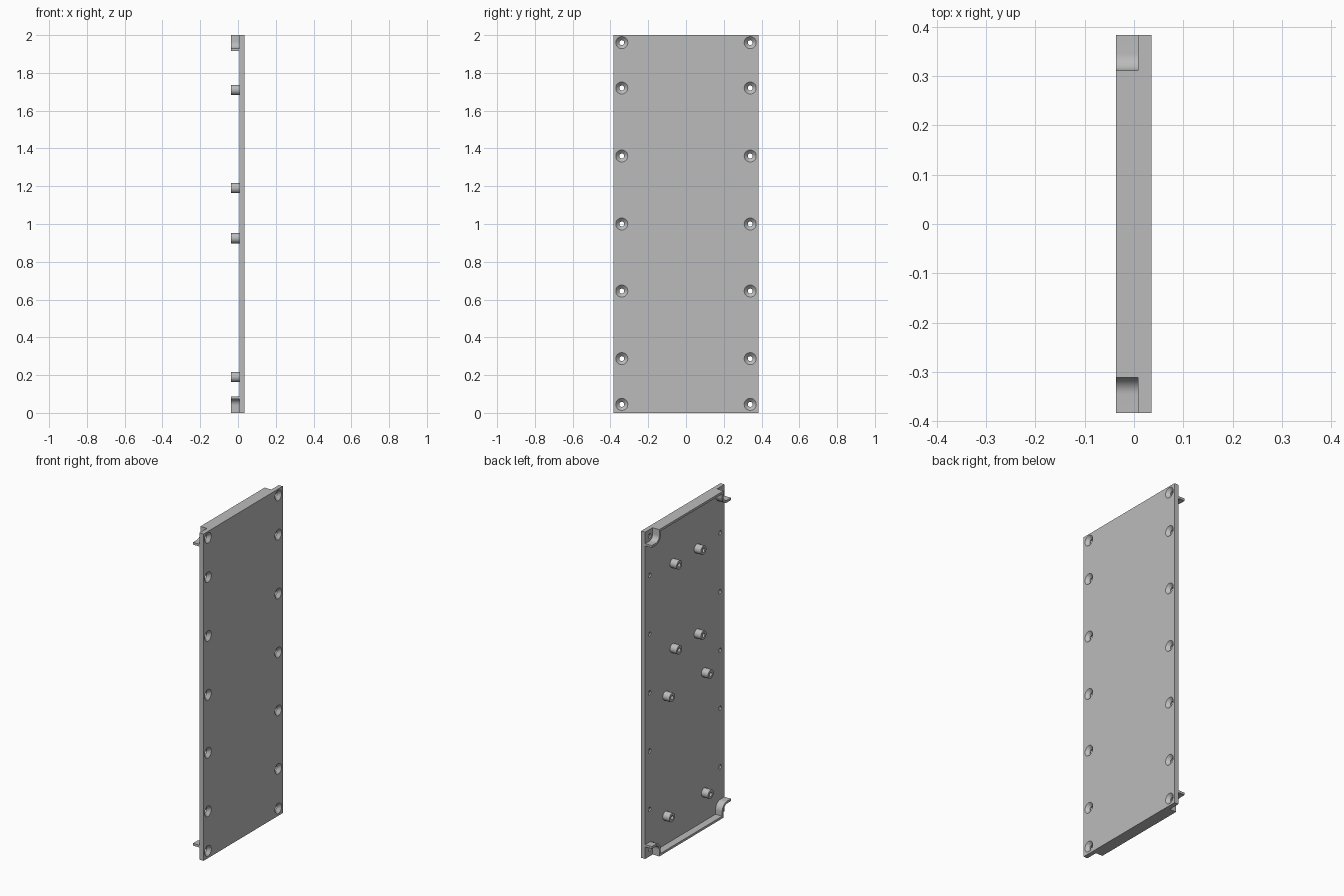
import bpy, bmesh, math
from mathutils import Matrix, Vector

if "Cube" in bpy.data.objects:
    bpy.data.objects.remove(bpy.data.objects["Cube"])

BACK, MID, FRONT = -0.037, 0.008, 0.035   # depth levels along x
HALF_W, HEIGHT = 0.383, 2.0

grey = bpy.data.materials.new("light_grey")
grey.use_nodes = True
grey.diffuse_color = (0.5, 0.5, 0.5, 1)
grey.node_tree.nodes["Principled BSDF"].inputs["Base Color"].default_value = (0.5, 0.5, 0.5, 1)


def finish(name, bm, smooth=True):
    bmesh.ops.recalc_face_normals(bm, faces=bm.faces)
    mesh = bpy.data.meshes.new(name)
    bm.to_mesh(mesh)
    bm.free()
    mesh.materials.append(grey)
    ob = bpy.data.objects.new(name, mesh)
    bpy.context.collection.objects.link(ob)
    if smooth:
        shade(ob)
    return ob


def shade(ob):
    bpy.ops.object.select_all(action="DESELECT")
    ob.select_set(True)
    bpy.context.view_layer.objects.active = ob
    bpy.ops.object.shade_smooth_by_angle(angle=math.radians(30))


def lathe(bm, profile, y, z, closed, steps=32):
    """Revolve (x, radius) points around an x-axis line through (y, z)."""
    rings = []
    for i in range(steps):
        a = 2 * math.pi * i / steps
        rings.append([bm.verts.new((x, y + r * math.cos(a), z + r * math.sin(a))) for x, r in profile])
    n = len(profile)
    for i in range(steps):
        p, q = rings[i], rings[(i + 1) % steps]
        for k in range(n if closed else n - 1):
            m = (k + 1) % n
            bm.faces.new((p[k], p[m], q[m], q[k]))
    if not closed:
        bm.faces.new([r[0] for r in rings])
        bm.faces.new([r[-1] for r in rings])


# Flat panel
bm = bmesh.new()
size = Matrix.Diagonal((FRONT - MID, 2 * HALF_W, HEIGHT, 1))
place = Matrix.Translation(((FRONT + MID) / 2, 0, HEIGHT / 2))
bmesh.ops.create_cube(bm, size=1, matrix=place @ size)
panel = finish("panel", bm, smooth=False)

# Countersunk screw holes along both long edges
bm = bmesh.new()
sink = [(MID - 0.02, 0.013), (0.017, 0.013), (FRONT, 0.032), (FRONT + 0.01, 0.032)]
for z in (0.045, 0.287, 0.645, 1.0, 1.36, 1.72, 1.96):
    for side in (-1, 1):
        lathe(bm, sink, side * 0.34, z, closed=False)
cutter = finish("screw_hole_cutter", bm, smooth=False)
cutter.hide_render = True
cut = panel.modifiers.new("screw_holes", "BOOLEAN")
cut.operation, cut.solver, cut.object = "DIFFERENCE", "EXACT", cutter
bpy.context.view_layer.objects.active = panel
bpy.ops.object.modifier_apply(modifier=cut.name)
bpy.data.objects.remove(cutter)
shade(panel)


def corner(y, depth, radius):
    """Rounded corner points from the side edge round to the end edge."""
    points = []
    for i in range(13):
        a = math.pi / 2 * i / 12
        points.append((y + radius * (1 - math.sin(a)), depth - radius * (1 - math.cos(a))))
    return points


def end_lip(name, depth, to_z):
    """Thin rim along one end, curving around the corner screws."""
    t, y, r = 0.014, 0.311, 0.034
    outer = [(HALF_W, depth)] + corner(y, depth, r) + [(y, 0)]
    inner = [(HALF_W, depth + t)] + corner(y - t, depth + t, r + t) + [(y - t, t)]
    # corner() runs from the flat part to the upright part
    outer[1:-1] = [(py, pd) for py, pd in outer[1:-1]]
    mirror = lambda pts: [(-py, pd) for py, pd in pts]
    outline = outer[::-1] + inner + mirror(inner)[::-1] + mirror(outer)
    bm = bmesh.new()
    face = bm.faces.new([bm.verts.new((MID, py, to_z(pd))) for py, pd in outline])
    ext = bmesh.ops.extrude_face_region(bm, geom=[face])
    moved = [v for v in ext["geom"] if isinstance(v, bmesh.types.BMVert)]
    bmesh.ops.translate(bm, verts=moved, vec=Vector((BACK - MID, 0, 0)))
    finish(name, bm)


end_lip("top_lip", 0.07, lambda d: HEIGHT - d)
end_lip("bottom_lip", 0.074, lambda d: d)

# Hollow standoffs on the back
tube = [(MID, 0.027), (BACK, 0.027), (BACK, 0.012), (MID, 0.012)]
for row, (y, z) in enumerate(((0.187, 0.19), (0.187, 0.925), (0.117, 1.19), (0.117, 1.71)), 1):
    for side, label in ((1, "left"), (-1, "right")):
        bm = bmesh.new()
        lathe(bm, tube, side * y, z, closed=True)
        finish(f"standoff_{label}_{row}", bm)
